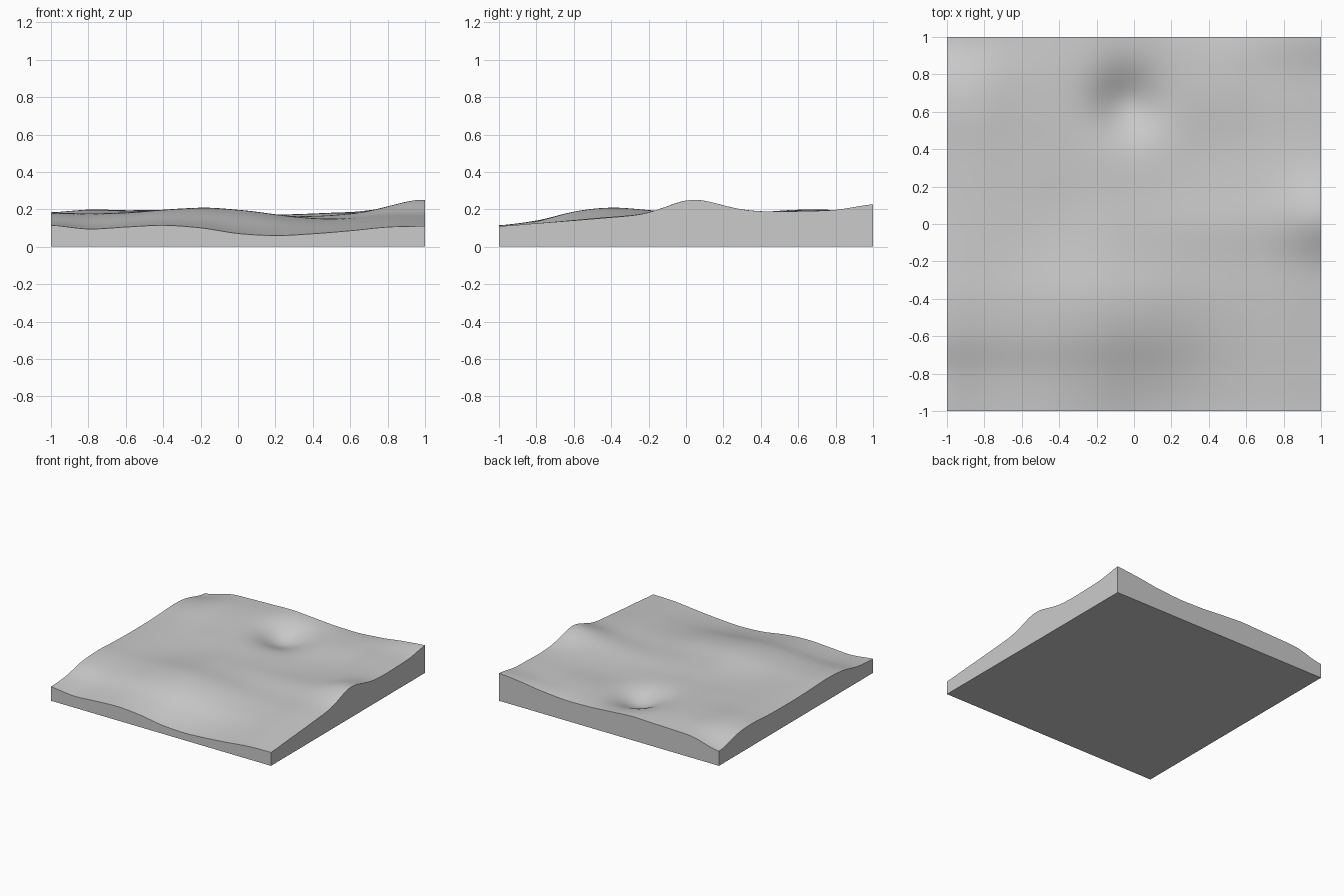
import bpy, bmesh, math

cube = bpy.data.objects.get("Cube")
if cube:
    bpy.data.objects.remove(cube, do_unlink=True)

# Base rim heights at even steps along each side of the block
FRONT = [.115, .095, .105, .113, .097, .065, .055, .067, .085, .105, .11]
BACK = [.19, .205, .19, .19, .195, .18, .155, .14, .16, .2, .225]
LEFT = [.115, .13, .17, .182, .175, .17, .17, .175, .19, .2, .19]
RIGHT = [.11, .125, .14, .155, .165, .185, .18, .182, .187, .195, .225]
SWELL = .025

# Local hills (positive) and hollows (negative): x, y, height, radius
BUMPS = [
    (.04, -.46, .05, .26),    # front hill
    (-.04, .64, -.09, .13),   # round pit
    (-.4, 0, -.02, .18),      # shallow hollow
    (1, .05, .06, .15),       # side peak
    (.5, .1, .02, .3),        # low rise
    (.45, .78, .045, .22),    # back hill
    (-1, 1, -.07, .18),       # dropped corner
]


def spline(values, t):
    """Smooth curve through evenly spaced values, t from 0 to 1."""
    last = len(values) - 1
    i = min(int(t * last), last - 1)
    f = t * last - i
    a, b, c, d = (values[min(max(i + k, 0), last)] for k in (-1, 0, 1, 2))
    return b + f / 2 * (c - a + f * (2*a - 5*b + 4*c - d + f * (3*(b - c) + d - a)))


def mix(a, b, t):
    return a + (b - a) * t


def height(x, y):
    u, v = (min(max((c + 1) / 2, 0), 1) for c in (x, y))
    # Blend the four rims across the block
    z = mix(spline(FRONT, u), spline(BACK, u), v)
    z += mix(spline(LEFT, v), spline(RIGHT, v), u)
    z -= mix(mix(FRONT[0], FRONT[-1], u), mix(BACK[0], BACK[-1], u), v)
    # Swell the middle, then add the hills and hollows
    z += SWELL * (1 - x * x) * (1 - y * y)
    for bx, by, h, r in BUMPS:
        z += h * math.exp(-((x - bx)**2 + (y - by)**2) / (2 * r * r))
    return z


# Terrain surface
bm = bmesh.new()
bmesh.ops.create_grid(bm, x_segments=120, y_segments=120, size=1)
for vert in bm.verts:
    vert.co.z = height(vert.co.x, vert.co.y)

# Straight side walls and flat base
rim = [e for e in bm.edges if e.is_boundary]
walls = bmesh.ops.extrude_edge_only(bm, edges=rim)["geom"]
for item in walls:
    if isinstance(item, bmesh.types.BMVert):
        item.co.z = 0
bmesh.ops.holes_fill(bm, edges=[e for e in bm.edges if e.is_boundary], sides=0)
bmesh.ops.recalc_face_normals(bm, faces=bm.faces[:])

mesh = bpy.data.meshes.new("terrain_block")
bm.to_mesh(mesh)
bm.free()
terrain = bpy.data.objects.new("terrain_block", mesh)
bpy.context.collection.objects.link(terrain)

# Plain grey material
grey = bpy.data.materials.new("light_grey")
grey.use_nodes = True
colour = (.6, .6, .6, 1)
grey.diffuse_color = colour
grey.node_tree.nodes["Principled BSDF"].inputs["Base Color"].default_value = colour
mesh.materials.append(grey)

# Smooth land with crisp block edges
bpy.ops.object.select_all(action="DESELECT")
terrain.select_set(True)
bpy.context.view_layer.objects.active = terrain
bpy.ops.object.shade_smooth_by_angle(angle=math.radians(35))
